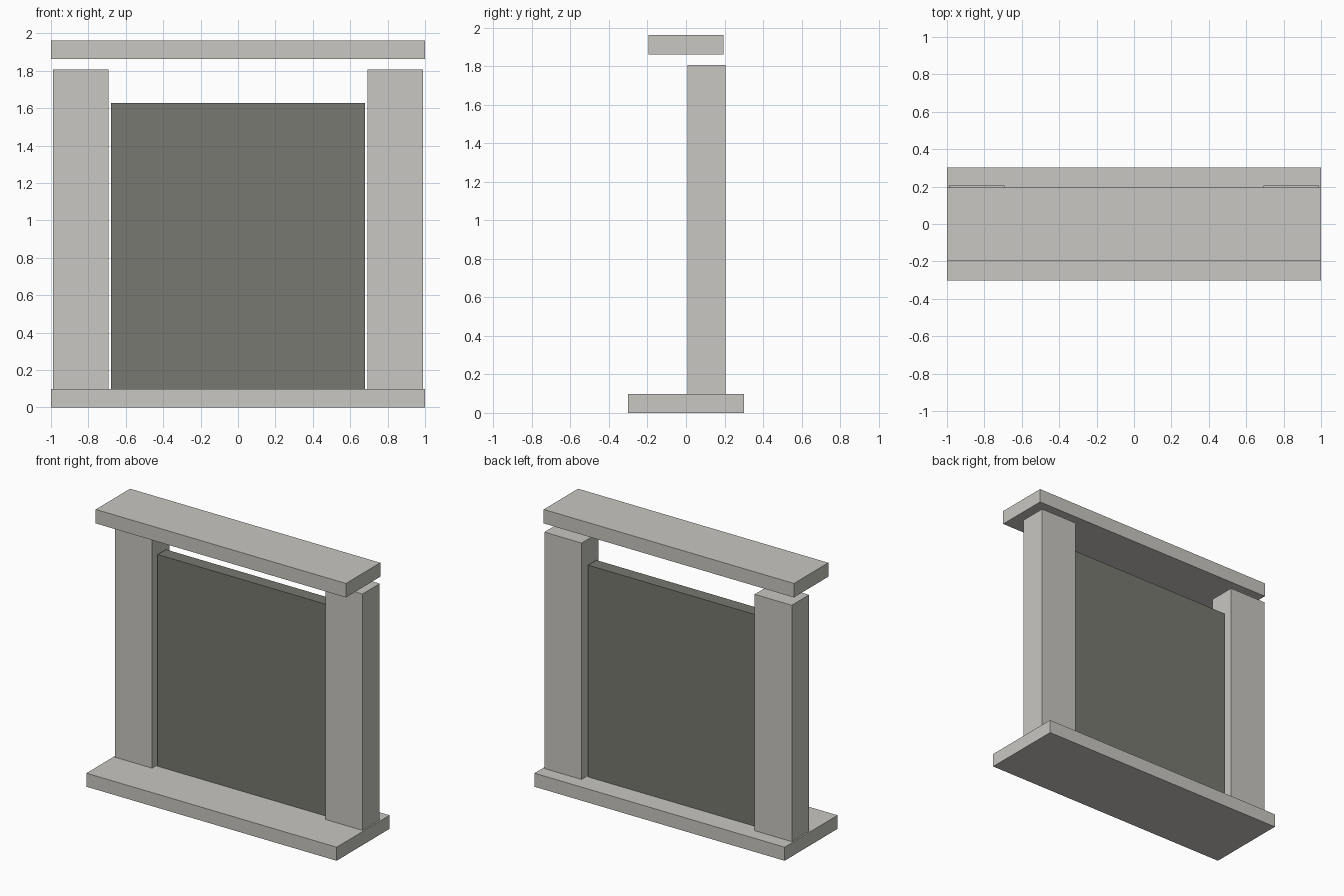
import bpy
import bmesh
from mathutils import Vector

cube = bpy.data.objects.get("Cube")
if cube:
    bpy.data.objects.remove(cube, do_unlink=True)


def make_material(name, rgb):
    mat = bpy.data.materials.new(name)
    mat.use_nodes = True
    color = (*rgb, 1.0)
    mat.diffuse_color = color
    mat.node_tree.nodes["Principled BSDF"].inputs["Base Color"].default_value = color
    return mat


def box(name, low, high, mat):
    """Flat-sided block between two opposite corners."""
    low, high = Vector(low), Vector(high)
    size = high - low
    bm = bmesh.new()
    bmesh.ops.create_cube(bm, size=1.0)
    bmesh.ops.scale(bm, vec=size, verts=bm.verts)
    mesh = bpy.data.meshes.new(name)
    bm.to_mesh(mesh)
    bm.free()
    mesh.materials.append(mat)
    obj = bpy.data.objects.new(name, mesh)
    obj.location = (low + high) / 2
    bpy.context.collection.objects.link(obj)
    return obj


stone = make_material("pale stone", (0.578, 0.571, 0.539))
slate = make_material("dark slate", (0.184, 0.188, 0.162))

BASE_TOP = 0.098

# Base slab and floating lintel
box("base_slab", (-1, -0.302, 0), (1, 0.302, BASE_TOP), stone)
box("lintel", (-1, -0.196, 1.862), (1, 0.196, 1.963), stone)

# Matching pillars, set towards the back of the base
for side, name in ((1, "left_pillar"), (-1, "right_pillar")):
    inner, outer = sorted((side * 0.692, side * 0.989))
    box(name, (inner, 0.008, BASE_TOP), (outer, 0.205, 1.806), stone)

# Dark panel recessed between the pillars
box("panel", (-0.679, 0.053, BASE_TOP), (0.679, 0.148, 1.628), slate)
